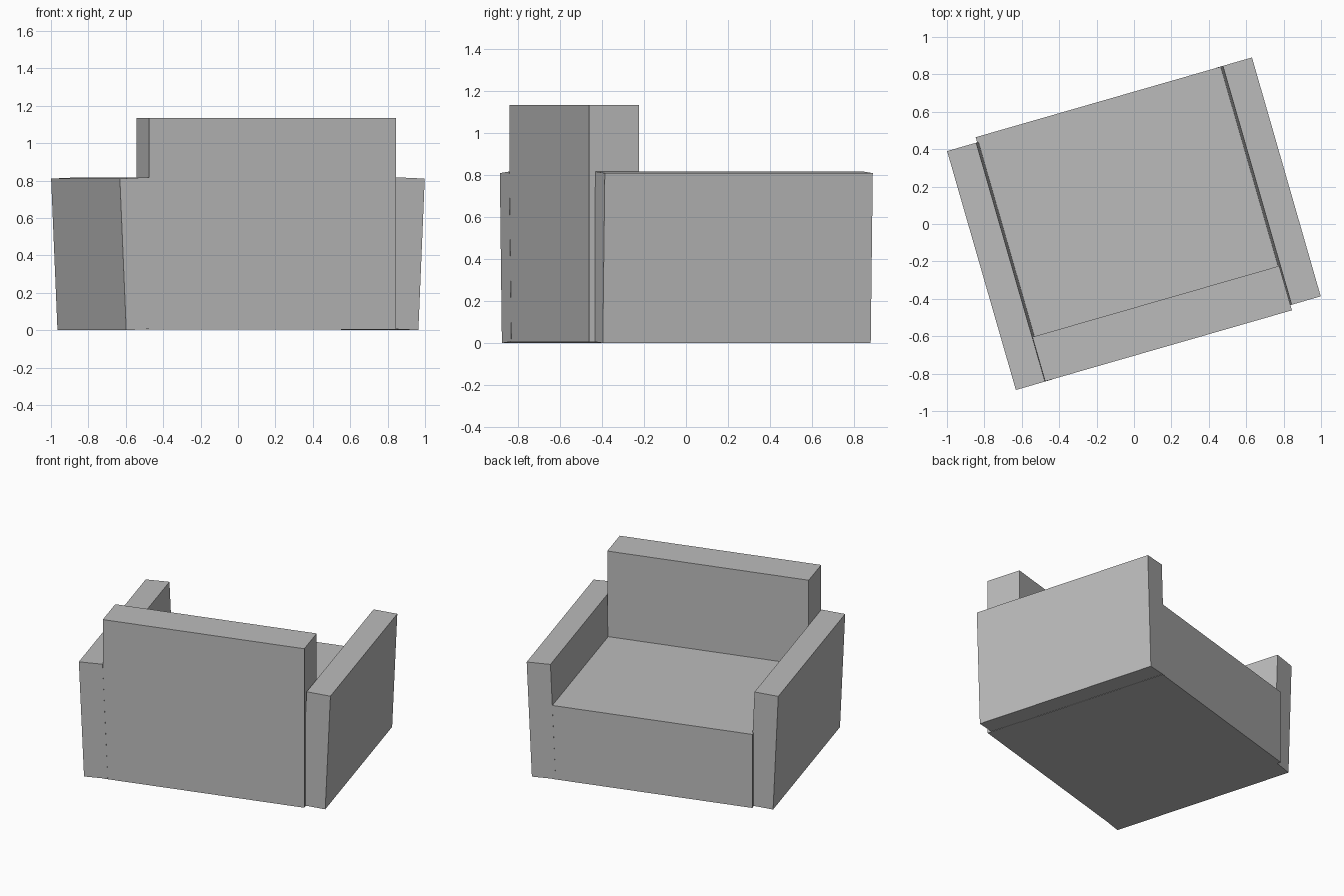
import bpy
import math
from mathutils import Matrix, Vector

cube = bpy.data.objects.get("Cube")
if cube:
    bpy.data.objects.remove(cube, do_unlink=True)

# One plain grey for the whole chair
grey = bpy.data.materials.new("plain grey")
grey.use_nodes = True
COLOUR = (0.5, 0.5, 0.5, 1)
grey.diffuse_color = COLOUR
grey.node_tree.nodes["Principled BSDF"].inputs["Base Color"].default_value = COLOUR

TURN = Matrix.Rotation(math.radians(16.06), 4, "Z")   # whole chair is turned
LEAN = math.radians(2.5)                              # arms lean outwards


def box(name, low, high, placement=Matrix.Identity(4)):
    """Box between two corners, placed in the turned chair frame."""
    low, high = Vector(low), Vector(high)
    bpy.ops.mesh.primitive_cube_add(size=1)
    obj = bpy.context.object
    obj.name = obj.data.name = name
    size = Matrix.Diagonal((*(high - low), 1))
    obj.data.transform(placement @ Matrix.Translation((low + high) / 2) @ size)
    obj.matrix_world = TURN
    obj.data.materials.append(grey)
    return obj


# Seat block and backrest slab
box("seat", (-0.685, -0.67, 0.004), (0.68, 0.68, 0.527))
box("backrest", (-0.689, -0.677, 0.004), (0.684, -0.43, 1.135))

# Arms: slabs leaning outwards about their lower outer edge, slightly staggered
for name, side, back, front in (("left_arm", 1, -0.648, 0.681),
                                ("right_arm", -1, -0.678, 0.651)):
    hinge = Matrix.Translation((side * 0.817, 0, 0)) @ Matrix.Rotation(side * LEAN, 4, "Y")
    inner, outer = sorted((0, -side * 0.162))
    box(name, (inner, back, 0), (outer, front, 0.811), hinge)
